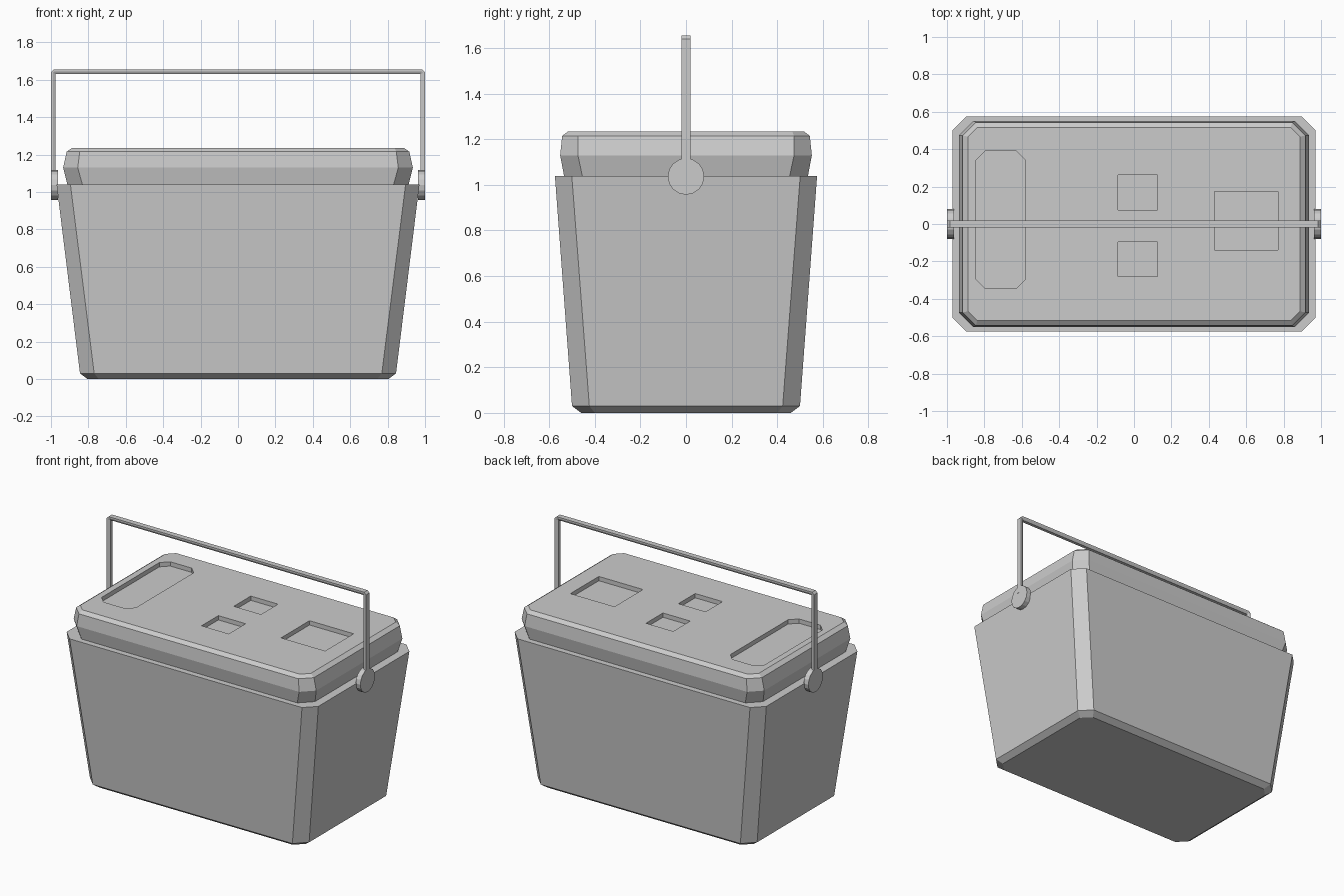
import bpy, bmesh
from math import radians
from mathutils import Matrix

if "Cube" in bpy.data.objects:
    bpy.data.objects.remove(bpy.data.objects["Cube"])


def make_object(name, bm):
    bmesh.ops.recalc_face_normals(bm, faces=bm.faces)
    mesh = bpy.data.meshes.new(name)
    bm.to_mesh(mesh)
    bm.free()
    obj = bpy.data.objects.new(name, mesh)
    bpy.context.collection.objects.link(obj)
    return obj


def ring(bm, hx, hy, c, z, cx=0, cy=0):
    """Rectangle with cut corners (plain rectangle when c is 0)."""
    if c:
        pts = [(hx, hy - c), (hx - c, hy), (c - hx, hy), (-hx, hy - c),
               (-hx, c - hy), (c - hx, -hy), (hx - c, -hy), (hx, c - hy)]
    else:
        pts = [(hx, hy), (-hx, hy), (-hx, -hy), (hx, -hy)]
    return [bm.verts.new((x + cx, y + cy, z)) for x, y in pts]


def loft(bm, rings):
    """Bridge successive rings and cap both ends."""
    for a, b in zip(rings, rings[1:]):
        n = len(a)
        for i in range(n):
            j = (i + 1) % n
            bm.faces.new((a[i], a[j], b[j], b[i]))
    bm.faces.new(rings[0][::-1])
    bm.faces.new(rings[-1])


def lofted_box(name, levels):
    bm = bmesh.new()
    loft(bm, [ring(bm, *level) for level in levels])
    return make_object(name, bm)


# Tapered tub: half width, half depth, corner cut, height
lofted_box("tub", [
    (0.805, 0.46, 0.06, 0.0),
    (0.845, 0.50, 0.076, 0.03),
    (0.97, 0.575, 0.074, 1.04),
])

# Lid with a flared skirt and bevelled top edge
lid = lofted_box("lid", [
    (0.912, 0.535, 0.08, 1.04),
    (0.935, 0.552, 0.078, 1.13),
    (0.916, 0.543, 0.07, 1.215),
    (0.888, 0.517, 0.05, 1.235),
])

# Recesses in the lid top: x range, y range, corner cut
bm = bmesh.new()
for x0, x1, y0, y1, c in [(-0.845, -0.58, -0.345, 0.39, 0.05),
                          (-0.085, 0.125, 0.075, 0.262, 0),
                          (-0.085, 0.125, -0.28, -0.095, 0),
                          (0.43, 0.77, -0.14, 0.173, 0)]:
    hx, hy, cx, cy = (x1 - x0) / 2, (y1 - y0) / 2, (x0 + x1) / 2, (y0 + y1) / 2
    loft(bm, [ring(bm, hx, hy, c, z, cx, cy) for z in (1.205, 1.3)])
cutter = make_object("recess_cutter", bm)
cutter.hide_render = True
cutter.hide_viewport = True
cut = lid.modifiers.new("recesses", 'BOOLEAN')
cut.operation = 'DIFFERENCE'
cut.solver = 'EXACT'
cut.object = cutter

# Carry handle: flat outside, chamfered inside, swept along a U
section = [(-0.019, 0), (0.019, 0), (0.019, 0.01), (0.011, 0.025),
           (-0.011, 0.025), (-0.019, 0.01)]  # (y, inset from outside)
top, corner = 1.655, 0.015
bm = bmesh.new()
rings = []
for side in (-1, 1):
    stations = [
        lambda d: (1 - d, 1.07),
        lambda d: (1 - d, top - corner - 0.414 * d),
        lambda d: (1 - corner - 0.414 * d, top - d),
    ]
    for station in stations[::-side]:
        rings.append([])
        for y, d in section:
            x, z = station(d)
            rings[-1].append(bm.verts.new((side * x, y, z)))
loft(bm, rings)
bm.verts.ensure_lookup_table()
handle = make_object("handle", bm)

# Round pivots joining the handle to the tub
for side, name in ((-1, "left_pivot"), (1, "right_pivot")):
    bm = bmesh.new()
    bmesh.ops.create_cone(bm, cap_ends=True, segments=16, radius1=0.08,
                          radius2=0.08, depth=0.036,
                          matrix=Matrix.Translation((side * 0.981, 0, 1.037))
                          @ Matrix.Rotation(radians(90), 4, 'Y'))
    make_object(name, bm)
